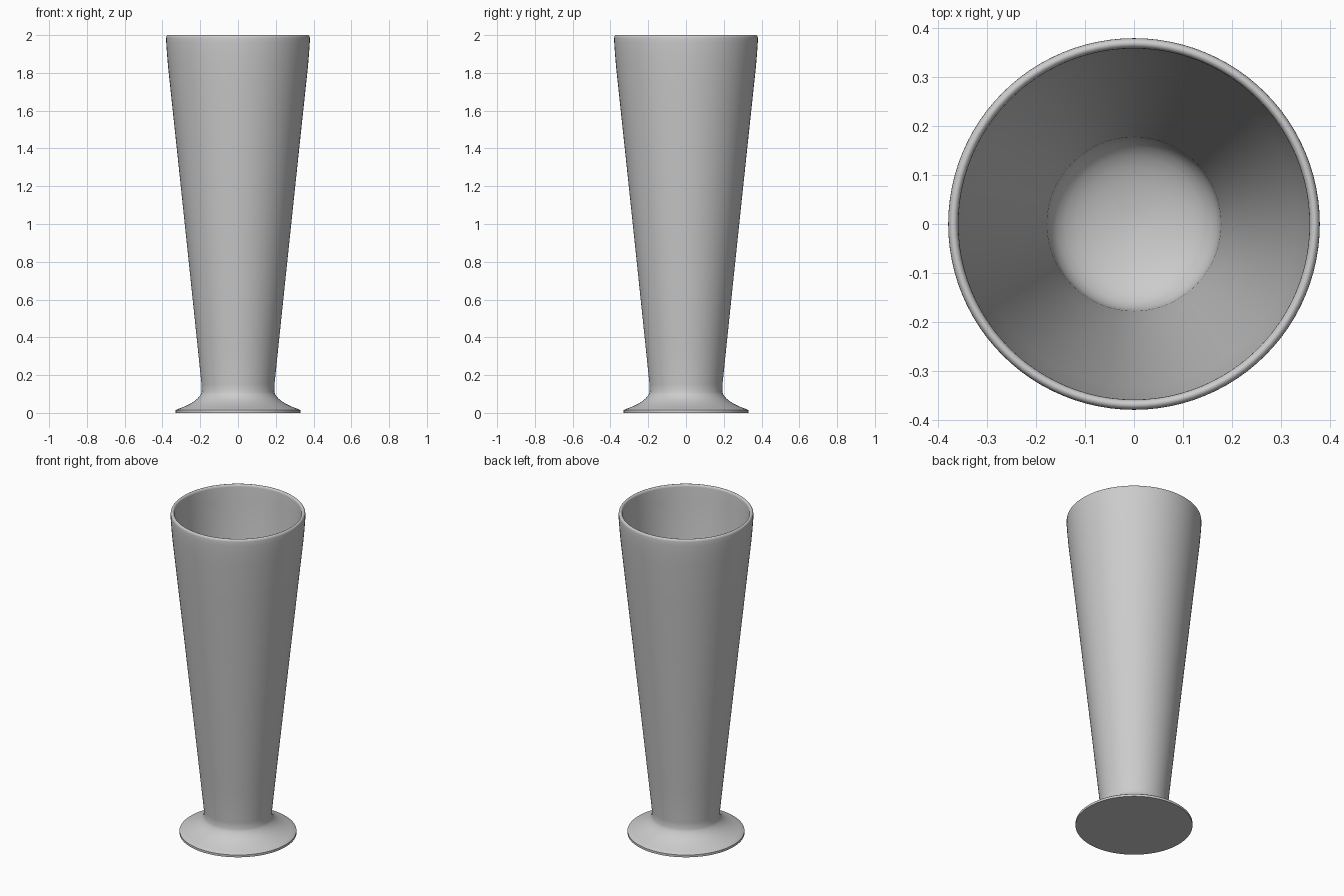
import bpy, bmesh
from math import cos, sin, pi

if "Cube" in bpy.data.objects:
    bpy.data.objects.remove(bpy.data.objects["Cube"])

SEGMENTS = 96


def bezier(p0, p1, p2, p3, n):
    """Points along a cubic curve, including both ends."""
    pts = []
    for i in range(n + 1):
        t = i / n
        u = 1 - t
        pts.append(tuple(u**3 * a + 3 * u * u * t * b + 3 * u * t * t * c + t**3 * d
                         for a, b, c, d in zip(p0, p1, p2, p3)))
    return pts


def lathe(name, profile):
    """Revolve an (r, z) profile that starts and ends on the axis."""
    bm = bmesh.new()
    verts = [bm.verts.new((r, 0, z)) for r, z in profile]
    edges = [bm.edges.new(pair) for pair in zip(verts, verts[1:])]
    bmesh.ops.spin(bm, geom=verts + edges, cent=(0, 0, 0), axis=(0, 0, 1),
                   angle=2 * pi, steps=SEGMENTS, use_duplicate=False)
    bmesh.ops.remove_doubles(bm, verts=bm.verts, dist=1e-5)
    bmesh.ops.recalc_face_normals(bm, faces=bm.faces)
    mesh = bpy.data.meshes.new(name)
    bm.to_mesh(mesh)
    bm.free()
    obj = bpy.data.objects.new(name, mesh)
    bpy.context.collection.objects.link(obj)
    bpy.context.view_layer.objects.active = obj
    obj.select_set(True)
    bpy.ops.object.shade_smooth_by_angle(angle=0.7)
    return obj


# flat underside and thin edge of the foot
profile = [(0, 0), (0.33, 0), (0.33, 0.014)]
# flared foot sweeping up to the narrow waist
profile += bezier((0.325, 0.018), (0.255, 0.042), (0.205, 0.07), (0.192, 0.11), 10)
# tapering outer wall, straightening towards the lip
profile += bezier((0.193, 0.15), (0.25, 0.70), (0.31, 1.27), (0.37, 1.83), 8)
profile += [(0.376, 1.90), (0.380, 1.96)]
# rounded lip
profile += [(0.3695 + 0.0105 * cos(a), 1.985 + 0.015 * sin(a))
            for a in (pi * i / 8 for i in range(9))]
# inner wall
profile += bezier((0.357, 1.90), (0.29, 1.27), (0.23, 0.70), (0.178, 0.20), 8)
# rounded inner floor
profile += bezier((0.176, 0.17), (0.168, 0.11), (0.09, 0.085), (0, 0.08), 8)

lathe("tall_footed_glass", profile)
